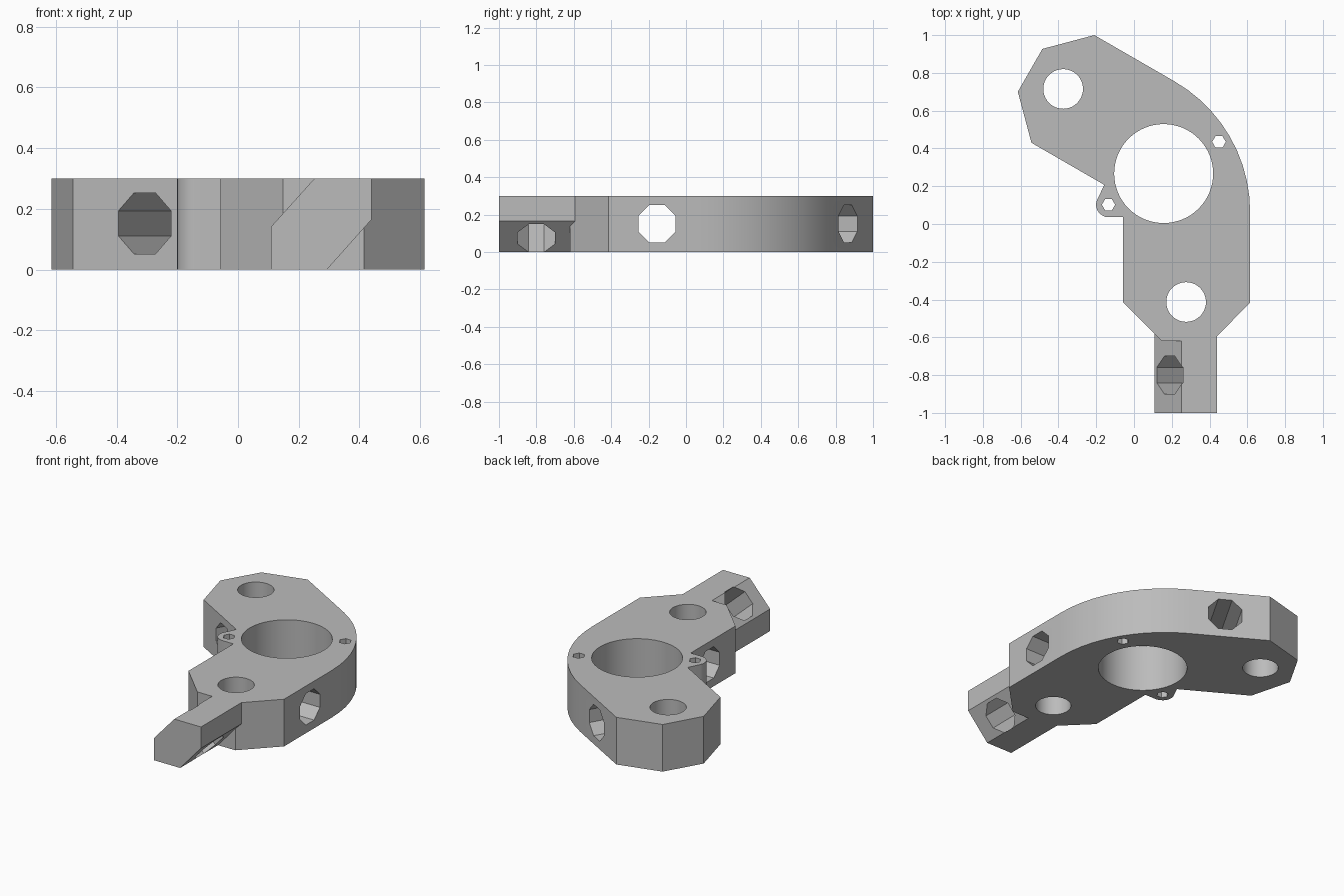
import bpy, bmesh
from math import cos, sin, pi, radians
from mathutils import Matrix, Vector

if "Cube" in bpy.data.objects:
    bpy.data.objects.remove(bpy.data.objects["Cube"])

THICK = 0.3

metal = bpy.data.materials.new("plain grey")
metal.use_nodes = True
metal.diffuse_color = (0.5, 0.5, 0.5, 1)
metal.node_tree.nodes["Principled BSDF"].inputs["Base Color"].default_value = (0.5, 0.5, 0.5, 1)


def arc(cx, cy, r, start, end, steps):
    angles = [radians(start + (end - start) * i / steps) for i in range(steps + 1)]
    return [(cx + r * cos(a), cy + r * sin(a)) for a in angles]


def prism(name, points, low, high, matrix=Matrix()):
    """Extrude a flat outline from low to high, then place it."""
    bm = bmesh.new()
    face = bm.faces.new([bm.verts.new((x, y, low)) for x, y in points])
    top = bmesh.ops.extrude_face_region(bm, geom=[face])["geom"]
    verts = [v for v in top if isinstance(v, bmesh.types.BMVert)]
    bmesh.ops.translate(bm, verts=verts, vec=(0, 0, high - low))
    bmesh.ops.transform(bm, matrix=matrix, verts=bm.verts)
    bmesh.ops.recalc_face_normals(bm, faces=bm.faces)
    mesh = bpy.data.meshes.new(name)
    bm.to_mesh(mesh)
    bm.free()
    mesh.materials.append(metal)
    obj = bpy.data.objects.new(name, mesh)
    bpy.context.collection.objects.link(obj)
    return obj


def combine(target, tool, operation):
    mod = target.modifiers.new(operation.lower(), "BOOLEAN")
    mod.operation, mod.solver, mod.object = operation, "EXACT", tool
    bpy.context.view_layer.objects.active = target
    bpy.ops.object.modifier_apply(modifier=mod.name)
    bpy.data.objects.remove(tool)


def drill(target, centre, axis, side, radius, sides, phase=0.0):
    """Cut a hole along axis; side sets how its facets are turned."""
    w, u = Vector(axis).normalized(), Vector(side).normalized()
    matrix = Matrix((u, w.cross(u), w)).transposed().to_4x4()
    matrix.translation = centre
    ring = [(radius * cos(phase + 2 * pi * i / sides),
             radius * sin(phase + 2 * pi * i / sides)) for i in range(sides)]
    combine(target, prism("hole_cutter", ring, -0.6, 0.6, matrix), "DIFFERENCE")


# Bent plate with rounded outer shoulder and a small lug on the inside
outline = [(0.148, -0.62), (0.415, -0.62), (0.615, -0.415)]
outline += arc(-0.185, 0.062, 0.8, 0, 60, 10)
outline += [(-0.21, 1.0), (-0.485, 0.927), (-0.615, 0.7), (-0.543, 0.43), (-0.157, 0.207)]
outline += arc(-0.135, 0.102, 0.066, 150, 270, 8)
outline += [(-0.058, 0.036), (-0.058, -0.415)]
body = prism("bracket_body", outline, 0, THICK)

# Front tongue with two opposite corners bevelled
section = [(0.108, 0), (0.293, 0), (0.44, 0.165), (0.44, THICK), (0.252, THICK), (0.108, 0.14)]
tongue = prism("tongue", section, 0.5, 1.0, Matrix.Rotation(pi / 2, 4, "X"))
combine(body, tongue, "UNION")

# Upright holes: bore, two bolt holes, two small six-sided pin holes
UP, ACROSS = (0, 0, 1), (1, 0, 0)
for x, y, r, n in [(0.157, 0.267, 0.262, 64), (-0.375, 0.715, 0.105, 40),
                   (0.276, -0.413, 0.105, 40), (0.45, 0.435, 0.036, 6), (-0.135, 0.102, 0.035, 6)]:
    drill(body, (x, y, 0.15), UP, ACROSS, r, n)

# Eight-sided cross holes: lower limb, upper limb, tongue bevels
OCT = 0.1 / cos(pi / 8)
drill(body, (0.28, -0.155, 0.152), (1, 0, 0), UP, OCT, 8, pi / 8)
drill(body, (-0.142, 0.58, 0.152), (0.5, 0.866, 0), UP, OCT, 8, pi / 8)
drill(body, (0.273, -0.8, 0.152), (0.74, 0, -0.67), (0, 1, 0), OCT, 8, pi / 8)

# Smooth the curved walls, keep the rest crisp
bpy.ops.object.select_all(action="DESELECT")
body.select_set(True)
bpy.context.view_layer.objects.active = body
bpy.ops.object.shade_smooth_by_angle(angle=radians(25))
